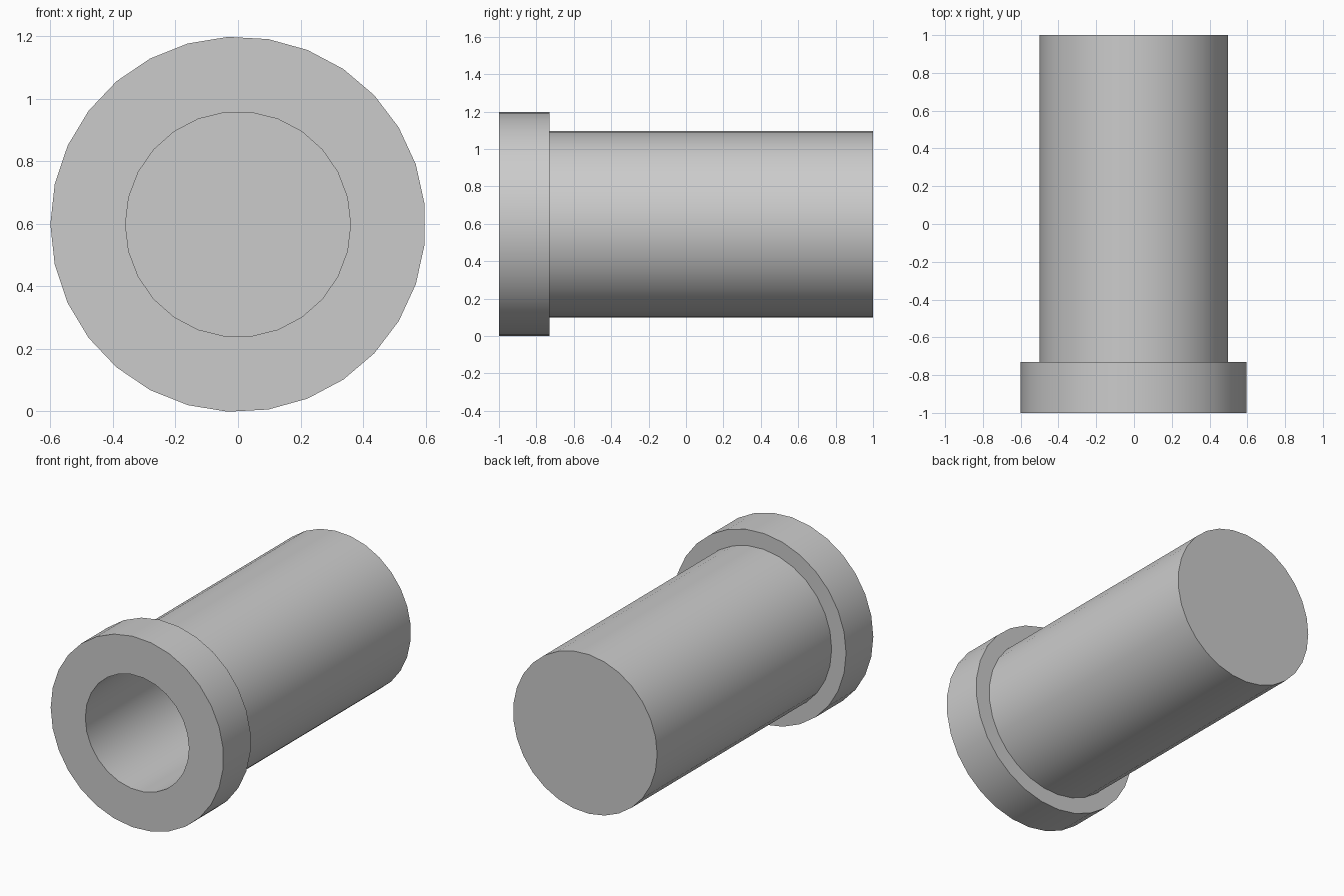
import bpy, bmesh, math

if "Cube" in bpy.data.objects:
    bpy.data.objects.remove(bpy.data.objects["Cube"])

CENTRE_Z = 0.598


def lathe(name, profile, sides):
    """Revolve (radius, y) points around the y axis and cap both ends; one vertex lies on -x."""
    bm = bmesh.new()
    rings = []
    for r, y in profile:
        ring = []
        for i in range(sides):
            a = math.pi + 2 * math.pi * i / sides
            ring.append(bm.verts.new((r * math.cos(a), y, CENTRE_Z + r * math.sin(a))))
        rings.append(ring)
    for a, b in zip(rings, rings[1:]):
        for i in range(sides):
            j = (i + 1) % sides
            bm.faces.new((a[i], a[j], b[j], b[i]))
    bm.faces.new(rings[0])
    bm.faces.new(rings[-1])
    bmesh.ops.recalc_face_normals(bm, faces=bm.faces)
    mesh = bpy.data.meshes.new(name)
    bm.to_mesh(mesh)
    bm.free()
    obj = bpy.data.objects.new(name, mesh)
    bpy.context.collection.objects.link(obj)
    return obj


grey = bpy.data.materials.new("grey")
grey.diffuse_color = (0.6, 0.6, 0.6, 1)
grey.use_nodes = True
grey.node_tree.nodes["Principled BSDF"].inputs["Base Color"].default_value = grey.diffuse_color

# Sleeve: wide collar at the front, plain barrel with a closed back end
sleeve = lathe("flanged_sleeve", [(0.6, -1), (0.6, -0.73), (0.5, -0.73), (0.5, 1)], 29)
sleeve.data.materials.append(grey)

# Blind bore, open at the front
bore = lathe("bore_cutter", [(0.36, -1.2), (0.36, 0.86)], 26)
bore.data.materials.append(grey)
bore.hide_render = True
bore.hide_viewport = True

cut = sleeve.modifiers.new("bore", 'BOOLEAN')
cut.operation = 'DIFFERENCE'
cut.solver = 'EXACT'
cut.object = bore

# Apply the cut, then shade the round walls smooth with sharp rims
bpy.context.view_layer.objects.active = sleeve
sleeve.select_set(True)
bpy.ops.object.modifier_apply(modifier=cut.name)
bpy.data.objects.remove(bore)
bpy.ops.object.shade_smooth_by_angle(angle=math.radians(30))
